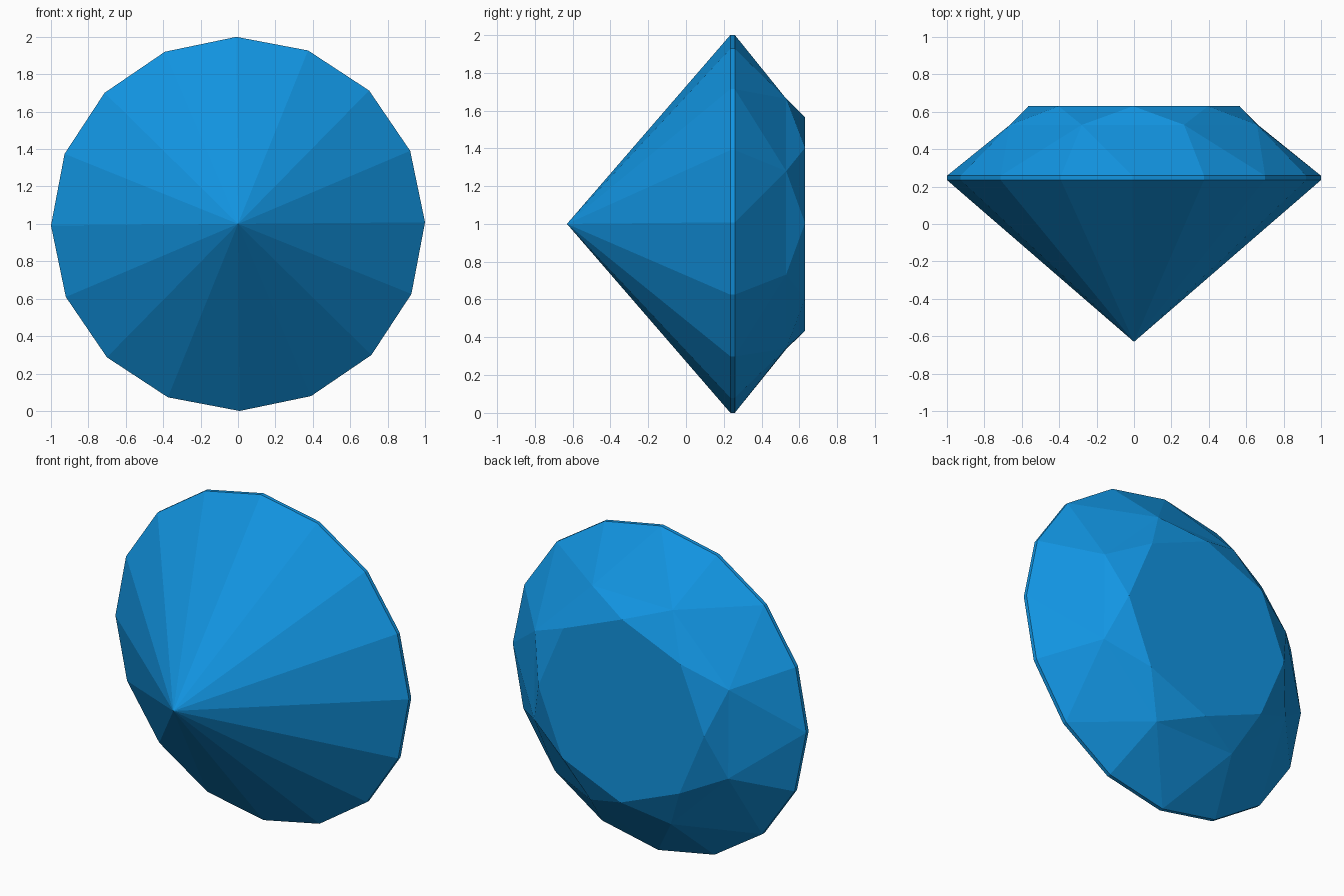
import bpy, bmesh, math

if "Cube" in bpy.data.objects:
    bpy.data.objects.remove(bpy.data.objects["Cube"])

SPIN = math.radians(0.5)      # slight turn of the stone about its axis
bm = bmesh.new()


def ring(count, radius, y, start=0.0):
    """Ring of points around the y axis, centred at z = 1."""
    pts = []
    for i in range(count):
        a = start + SPIN + 2 * math.pi * i / count
        pts.append(bm.verts.new((radius * math.cos(a), y, 1 + radius * math.sin(a))))
    return pts


culet = bm.verts.new((0, -0.63, 1))
girdle_front = ring(16, 1.0, 0.235)
girdle_back = ring(16, 1.0, 0.258)
crown = ring(8, 0.715, 0.53, math.pi / 8)
table = ring(8, 0.565, 0.63)

# Pavilion cone and thin girdle band
for i in range(16):
    j = (i + 1) % 16
    bm.faces.new((culet, girdle_front[i], girdle_front[j]))
    bm.faces.new((girdle_front[i], girdle_back[i], girdle_back[j], girdle_front[j]))

# Crown facets
for k in range(8):
    n, p = (k + 1) % 8, k - 1
    even, odd, nxt = girdle_back[2 * k], girdle_back[2 * k + 1], girdle_back[(2 * k + 2) % 16]
    bm.faces.new((table[k], table[n], crown[k]))        # star
    bm.faces.new((table[k], crown[k], crown[p]))        # upper part of kite
    bm.faces.new((crown[p], crown[k], even))            # lower part of kite
    bm.faces.new((crown[k], odd, even))                 # girdle facets
    bm.faces.new((crown[k], nxt, odd))

# Flat table
bm.faces.new(table)

bmesh.ops.recalc_face_normals(bm, faces=bm.faces)
mesh = bpy.data.meshes.new("cut_gem")
bm.to_mesh(mesh)
bm.free()

blue = bpy.data.materials.new("gem_blue")
blue.diffuse_color = (0.006, 0.30, 0.76, 1)
blue.use_nodes = True
blue.node_tree.nodes["Principled BSDF"].inputs["Base Color"].default_value = blue.diffuse_color
mesh.materials.append(blue)
bpy.context.collection.objects.link(bpy.data.objects.new("cut_gem", mesh))
